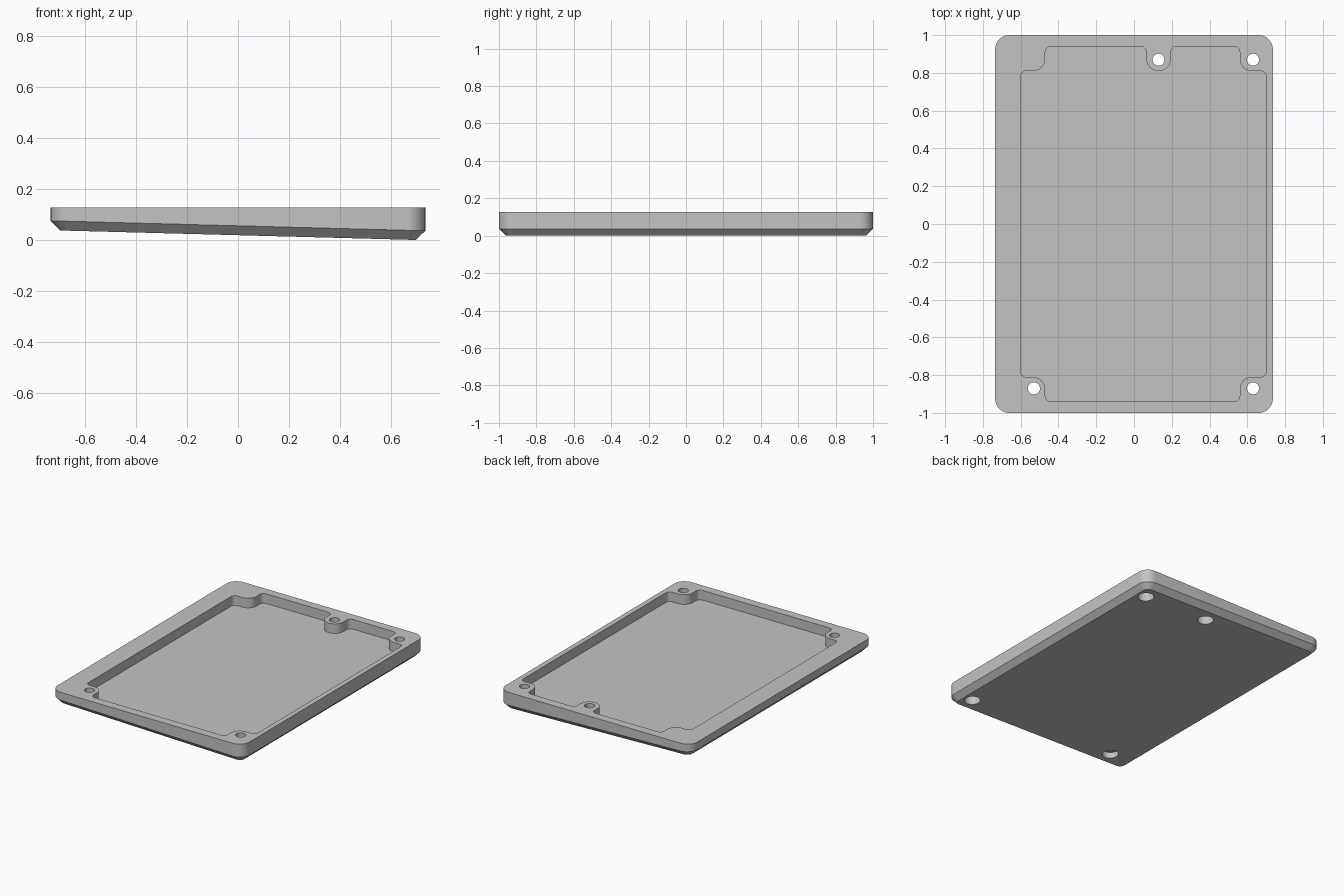
import bpy, bmesh, math
from mathutils import Vector

if "Cube" in bpy.data.objects:
    bpy.data.objects.remove(bpy.data.objects["Cube"], do_unlink=True)

TOP, FLOOR, LEDGE = 0.127, 0.06, 0.075
HX, HY, CHAMFER, CORNER = 0.735, 1.0, 0.037, 0.075
HOLES = [(0.13, 0.87), (0.63, 0.87), (-0.53, -0.87), (0.63, -0.87)]

grey = bpy.data.materials.new("plain grey")
grey.use_nodes = True
colour = (0.55, 0.55, 0.55, 1)
grey.diffuse_color = colour
grey.node_tree.nodes["Principled BSDF"].inputs["Base Color"].default_value = colour


def rounded(corners, steps=10):
    """Outline with an arc of the given radius at each right-angled corner (x, y, r)."""
    pts, n = [], len(corners)
    for i, (x, y, r) in enumerate(corners):
        p = Vector((x, y))
        a = (Vector(corners[i - 1][:2]) - p).normalized() * r
        b = (Vector(corners[(i + 1) % n][:2]) - p).normalized() * r
        for k in range(steps + 1):
            t = k / steps * math.pi / 2
            pts.append(p + a + b - b * math.cos(t) - a * math.sin(t))
    return pts


def rectangle(hx, hy, r):
    return rounded([(-hx, -hy, r), (hx, -hy, r), (hx, hy, r), (-hx, hy, r)])


def loft(name, sections):
    """Closed solid through outlines, each with its own height rule z(x)."""
    bm = bmesh.new()
    rings = [[bm.verts.new((p.x, p.y, z(p.x))) for p in pts] for pts, z in sections]
    n = len(rings[0])
    for low, high in zip(rings, rings[1:]):
        for i in range(n):
            j = (i + 1) % n
            bm.faces.new((low[i], low[j], high[j], high[i]))
    bm.faces.new(rings[0][::-1])
    bm.faces.new(rings[-1])
    bmesh.ops.recalc_face_normals(bm, faces=bm.faces)
    mesh = bpy.data.meshes.new(name)
    bm.to_mesh(mesh)
    bm.free()
    mesh.materials.append(grey)
    obj = bpy.data.objects.new(name, mesh)
    bpy.context.collection.objects.link(obj)
    return obj


def prism(name, pts, z0, z1):
    return loft(name, [(pts, lambda x: z0), (pts, lambda x: z1)])


def circle(cx, cy, r, n=48):
    return [Vector((cx + r * math.cos(k * math.tau / n), cy + r * math.sin(k * math.tau / n)))
            for k in range(n)]


def underside(x):
    return 0.0185 - 0.0266 * x


# Plate with rounded corners, sloping underside and chamfered lower rim
plate = loft("cover_plate", [
    (rectangle(HX - CHAMFER, HY - CHAMFER, CORNER - CHAMFER), underside),
    (rectangle(HX, HY, CORNER), lambda x: underside(x) + CHAMFER),
    (rectangle(HX, HY, CORNER), lambda x: TOP)])

# Pocket outline stepping round the screw bosses
S, B = 0.03, 0.0645
L, R, LI, RI, YO, YI = -0.60, 0.70, -0.47, 0.56, 0.94, 0.81
pocket = rounded([
    (L, -YI, S), (LI, -YI, B), (LI, -YO, S),
    (RI, -YO, S), (RI, -YI, B), (R, -YI, S),
    (R, YI, S), (RI, YI, B), (RI, YO, S),
    (0.195, YO, S), (0.195, YI, B), (0.065, YI, B), (0.065, YO, S),
    (LI, YO, S), (LI, YI, B), (L, YI, S)])
cutters = [prism("pocket_cutter", pocket, FLOOR, TOP + 0.1)]

# Screw holes, counterbored from below
for x, y in HOLES:
    cutters.append(prism("hole_cutter", circle(x, y, 0.032), -0.1, TOP + 0.1))
    cutters.append(prism("counterbore_cutter", circle(x, y, 0.052), -0.1, LEDGE))

bpy.ops.object.select_all(action='DESELECT')
bpy.context.view_layer.objects.active = plate
plate.select_set(True)
for cutter in cutters:
    cutter.hide_render = True
    mod = plate.modifiers.new("cut", 'BOOLEAN')
    mod.operation = 'DIFFERENCE'
    mod.solver = 'EXACT'
    mod.object = cutter
    bpy.ops.object.modifier_apply(modifier=mod.name)
    bpy.data.objects.remove(cutter, do_unlink=True)

bpy.ops.object.shade_smooth_by_angle(angle=math.radians(30))
